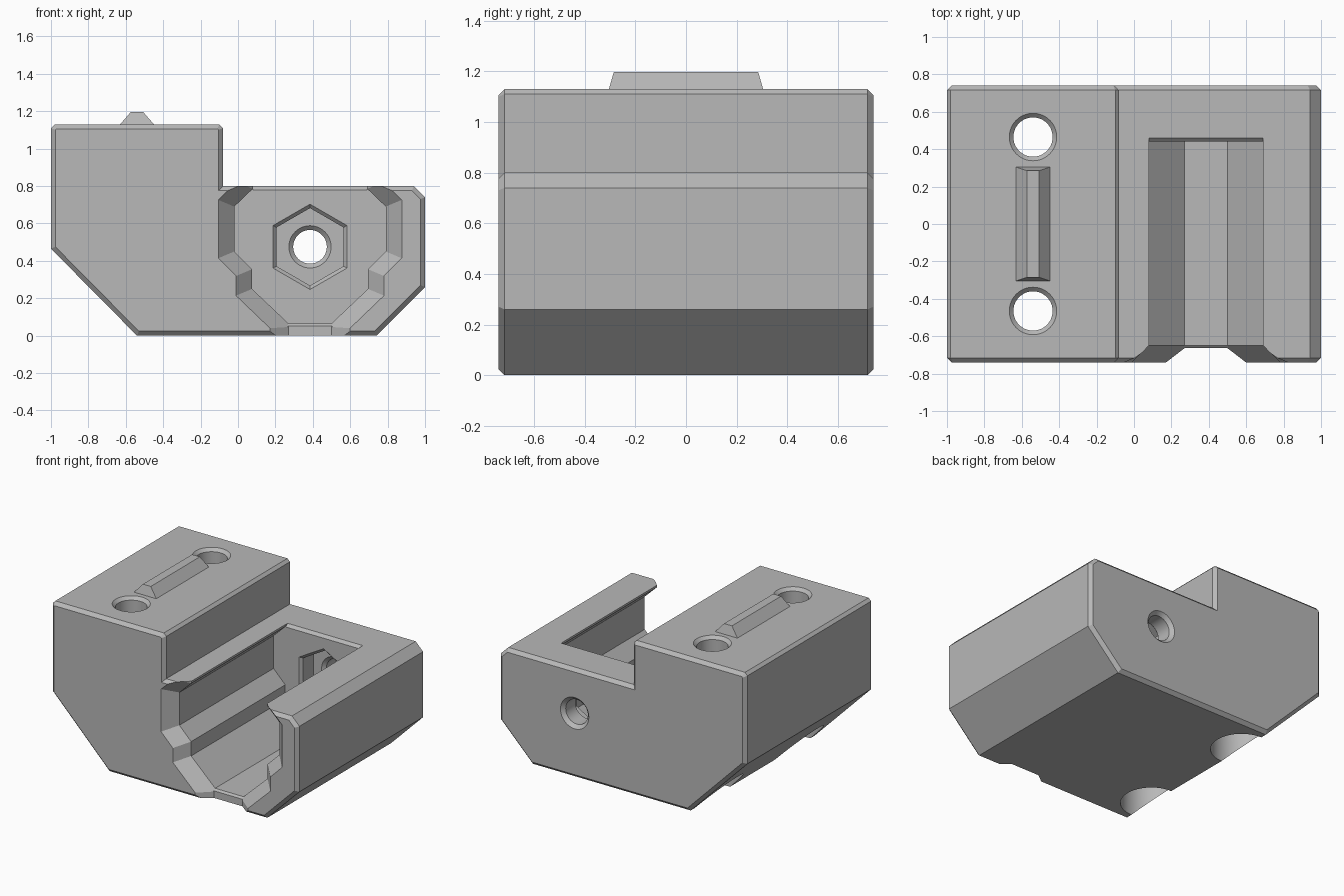
import bpy, bmesh, math

if "Cube" in bpy.data.objects:
    bpy.data.objects.remove(bpy.data.objects["Cube"], do_unlink=True)

grey = bpy.data.materials.new("light_grey_plastic")
grey.use_nodes = True
COLOUR = (0.48, 0.48, 0.48, 1)
grey.diffuse_color = COLOUR
grey.node_tree.nodes["Principled BSDF"].inputs["Base Color"].default_value = COLOUR

HALF_Y = 0.74
BAY_X = 0.385      # centre line of the open bay
BOLT_Z = 0.475     # axis of the cross bolt
SCREW_X = -0.54    # axis of the two vertical screws


def loft(name, rings, cap_bevel=0):
    """Solid through matching rings of points, with optional chamfered ends."""
    bm = bmesh.new()
    loops = [[bm.verts.new(p) for p in ring] for ring in rings]
    n = len(loops[0])
    for a, b in zip(loops, loops[1:]):
        for i in range(n):
            j = (i + 1) % n
            bm.faces.new((a[i], a[j], b[j], b[i]))
    caps = [bm.faces.new(loops[0]), bm.faces.new(loops[-1])]
    bmesh.ops.recalc_face_normals(bm, faces=bm.faces[:])
    if cap_bevel:
        edges = [e for f in caps for e in f.edges]
        bmesh.ops.bevel(bm, geom=edges, offset=cap_bevel, segments=1, affect='EDGES')
    mesh = bpy.data.meshes.new(name)
    bm.to_mesh(mesh)
    bm.free()
    mesh.materials.append(grey)
    obj = bpy.data.objects.new(name, mesh)
    bpy.context.collection.objects.link(obj)
    return obj


def at_y(profile, y):
    return [(x, y, z) for x, z in profile]


def mirrored(half):
    """Closed bay outline from half-widths and heights."""
    return [(BAY_X + w, z) for w, z in half] + [(BAY_X - w, z) for w, z in reversed(half)]


def rect(x, y0, y1, w, z):
    return [(x - w, y0, z), (x + w, y0, z), (x + w, y1, z), (x - w, y1, z)]


def disc_y(r, y, sides=48):
    """Ring around the bolt axis, first corner pointing up."""
    angles = [math.tau * i / sides for i in range(sides)]
    return [(BAY_X + r * math.sin(a), y, BOLT_Z + r * math.cos(a)) for a in angles]


def disc_z(r, cy, z, sides=48):
    angles = [math.tau * i / sides for i in range(sides)]
    return [(SCREW_X + r * math.cos(a), cy + r * math.sin(a), z) for a in angles]


# Stepped housing with chamfered front and back edges
outline = [(-1, 0.465), (-0.54, 0), (0.74, 0), (1, 0.26), (1, 0.74), (0.94, 0.8),
           (-0.08, 0.8), (-0.08, 1.11), (-0.1, 1.13), (-0.98, 1.13), (-1, 1.11)]
housing = loft("housing", [at_y(outline, -HALF_Y), at_y(outline, HALF_Y)], 0.024)

# Bay open to the front and top, flared at the mouth
inner = [(0.115, 0.065), (0.31, 0.25), (0.31, 0.355), (0.405, 0.45),
         (0.405, 0.69), (0.306, 0.785), (0.306, 0.9)]
outer = [(0.155, -0.03), (0.405, 0.21), (0.405, 0.315), (0.5, 0.41),
         (0.5, 0.73), (0.401, 0.825), (0.401, 0.94)]
cutters = [loft("bay_cutter", [at_y(mirrored(outer), -0.75),
                               at_y(mirrored(inner), -0.65),
                               at_y(mirrored(inner), 0.44)])]

# Notch in the lower lip of the mouth
notch = [[(BAY_X - 0.24, -0.76, z), (BAY_X + 0.24, -0.76, z),
          (BAY_X + 0.115, -0.664, z), (BAY_X - 0.115, -0.664, z)] for z in (-0.1, 0.058)]
cutters.append(loft("lip_notch_cutter", notch))

# Chamfer on the rear rim of the bay
cutters.append(loft("rim_cutter", [rect(BAY_X, 0.3, 0.43, 0.305, 0.77),
                                   rect(BAY_X, 0.3, 0.47, 0.305, 0.81)]))

# Hexagonal nut pocket and bolt hole in the rear wall
cutters.append(loft("nut_cutter", [disc_y(0.23, 0.4, 6), disc_y(0.23, 0.438, 6),
                                   disc_y(0.207, 0.46, 6), disc_y(0.207, 0.58, 6)]))
cutters.append(loft("bolt_cutter", [disc_y(0.115, 0.55), disc_y(0.115, 0.578),
                                    disc_y(0.09, 0.602), disc_y(0.09, 0.715),
                                    disc_y(0.115, 0.74), disc_y(0.115, 0.8)]))

# Vertical screw holes, counterbored from below
for side in (-1, 1):
    cy = side * 0.465
    cutters.append(loft("screw_cutter", [disc_z(0.205, cy, -0.1), disc_z(0.205, cy, 0.45),
                                         disc_z(0.105, cy, 0.4501), disc_z(0.105, cy, 1.108),
                                         disc_z(0.127, cy, 1.13), disc_z(0.127, cy, 1.3)]))

# Cut everything out of the housing
bpy.context.view_layer.objects.active = housing
housing.select_set(True)
for cutter in cutters:
    cutter.hide_render = True
    mod = housing.modifiers.new("cut", 'BOOLEAN')
    mod.operation = 'DIFFERENCE'
    mod.solver = 'EXACT'
    mod.object = cutter
    bpy.ops.object.modifier_apply(modifier=mod.name)
for cutter in cutters:
    bpy.data.objects.remove(cutter, do_unlink=True)

# Round walls smooth, all other edges crisp
bpy.ops.object.shade_smooth_by_angle(angle=math.radians(15))

# Tapered locating ridge between the screw holes
loft("locating_ridge", [rect(SCREW_X, -0.305, 0.305, 0.092, 1.128),
                        rect(SCREW_X, -0.285, 0.285, 0.032, 1.197)])
